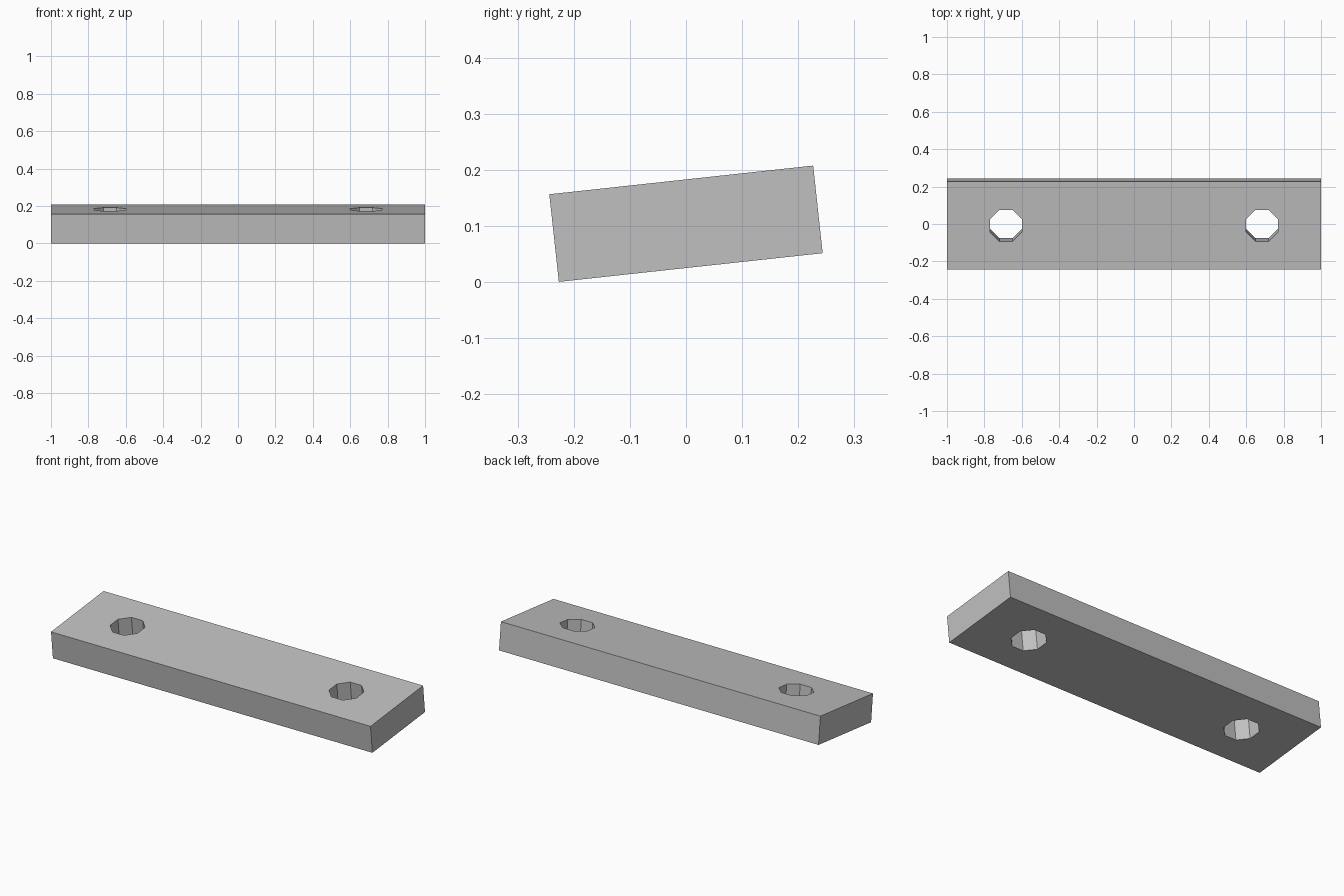
import bpy
import bmesh
from math import pi, radians
from mathutils import Matrix

WIDTH, THICKNESS, TILT = 0.473, 0.157, radians(6.2)
HOLE_X, HOLE_RADIUS = 0.685, 0.092

default = bpy.data.objects.get("Cube")
if default:
    bpy.data.objects.remove(default)

grey = bpy.data.materials.new("plain_grey")
grey.use_nodes = True
colour = (0.53, 0.53, 0.53, 1)
grey.diffuse_color = colour
grey.node_tree.nodes["Principled BSDF"].inputs["Base Color"].default_value = colour


def make_object(name, bm):
    mesh = bpy.data.meshes.new(name)
    bm.to_mesh(mesh)
    bm.free()
    mesh.materials.append(grey)
    obj = bpy.data.objects.new(name, mesh)
    bpy.context.collection.objects.link(obj)
    obj.location.z = 0.104
    obj.rotation_euler.x = TILT
    return obj


# Tilted flat bar
bm = bmesh.new()
bmesh.ops.create_cube(bm, size=1, matrix=Matrix.Diagonal((2, WIDTH, THICKNESS, 1)))
bar = make_object("bar", bm)

# Octagonal through holes, square to the bar's faces
for side, name in ((-1, "right_hole_cutter"), (1, "left_hole_cutter")):
    bm = bmesh.new()
    place = Matrix.Translation((side * HOLE_X, 0, 0)) @ Matrix.Rotation(pi / 8, 4, "Z")
    bmesh.ops.create_cone(bm, cap_ends=True, segments=8, radius1=HOLE_RADIUS,
                          radius2=HOLE_RADIUS, depth=THICKNESS * 2, matrix=place)
    cutter = make_object(name, bm)
    cutter.hide_render = True
    cutter.hide_set(True)
    cut = bar.modifiers.new(name, "BOOLEAN")
    cut.operation = "DIFFERENCE"
    cut.solver = "EXACT"
    cut.object = cutter
